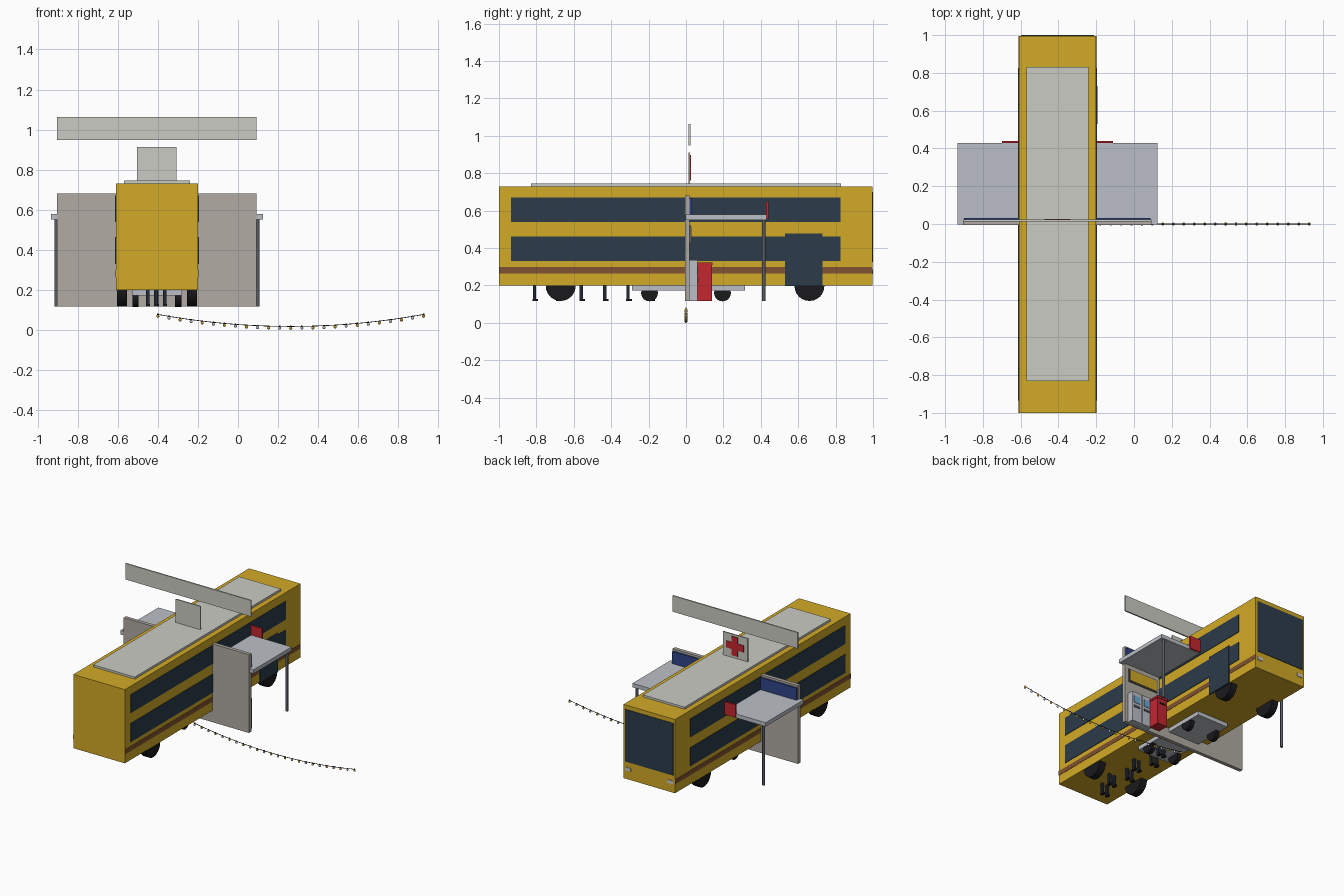
import bpy
from math import pi

if "Cube" in bpy.data.objects:
    bpy.data.objects.remove(bpy.data.objects["Cube"])

def mat(name, r, g, b):
    m = bpy.data.materials.new(name)
    m.diffuse_color = (r, g, b, 1)
    m.use_nodes = True
    m.node_tree.nodes["Principled BSDF"].inputs["Base Color"].default_value = m.diffuse_color
    return m

YELLOW = mat("yellow", 0.65, 0.40, 0.02)
GLASS = mat("dark_glass", 0.025, 0.045, 0.07)
BROWN = mat("brown", 0.22, 0.085, 0.03)
CREAM = mat("roof_grey", 0.60, 0.60, 0.55)
WALL = mat("wall_beige", 0.44, 0.41, 0.37)
BLUE = mat("blue", 0.03, 0.06, 0.25)
RED = mat("red", 0.55, 0.02, 0.03)
BLACK = mat("black", 0.01, 0.01, 0.012)
PALE = mat("pale_grey", 0.50, 0.53, 0.57)
METAL = mat("metal", 0.10, 0.11, 0.13)
SCREEN = mat("screen_blue", 0.15, 0.40, 0.65)
NAVY = mat("navy", 0.015, 0.02, 0.035)
WHITE = mat("white", 0.75, 0.76, 0.76)

def finish(name, m):
    o = bpy.context.object
    o.name = name
    if m:
        o.data.materials.append(m)
    return o

def box(name, x, y, z, m=None):
    """Box from its (min, max) range on each axis."""
    bpy.ops.mesh.primitive_cube_add(size=1, location=[(a + b) / 2 for a, b in (x, y, z)])
    o = finish(name, m)
    o.scale = [b - a for a, b in (x, y, z)]
    bpy.ops.object.transform_apply(location=False, rotation=False)
    return o

def cyl(name, loc, r, depth, m, axis="z", n=24):
    rot = (0, pi / 2, 0) if axis == "x" else (0, 0, 0)
    bpy.ops.mesh.primitive_cylinder_add(vertices=n, radius=r, depth=depth, location=loc, rotation=rot)
    o = finish(name, m)
    bpy.ops.object.shade_smooth_by_angle()
    return o

CX = -0.405          # middle of bus and building
BL, BR = -0.61, -0.20

# Bus shell and roof panel
box("bus_body", (BL, BR), (-1, 0.996), (0.20, 0.73), YELLOW)
box("bus_roof_panel", (-0.57, -0.24), (-0.83, 0.83), (0.73, 0.745), CREAM)

# Window rows, stripe and wheels on both sides
for side, x, s in (("left", BL, -1), ("right", BR, 1)):
    skin = sorted((x - s * 0.005, x + s * 0.004))
    box(f"upper_windows_{side}", skin, (-0.935, 0.825), (0.538, 0.67), GLASS)
    box(f"lower_windows_{side}", skin, (-0.935, 0.825), (0.33, 0.463), GLASS)
    box(f"stripe_{side}", sorted((x, x + s * 0.002)), (-1, 0.995), (0.265, 0.298), BROWN)
    for end, y in (("rear", -0.67), ("front", 0.66)):
        cyl(f"bus_wheel_{end}_{side}", (CX + s * 0.175, y, 0.197), 0.08, 0.05, BLACK, "x")
    box(f"headlight_{side}", sorted((CX + s * 0.145, CX + s * 0.19)), (0.99, 1.0), (0.262, 0.285), WHITE)
box("bus_door", (BR - 0.005, BR + 0.007), (0.53, 0.73), (0.197, 0.477), GLASS)
box("windscreen", (-0.597, -0.213), (0.99, 1.0), (0.325, 0.70), GLASS)

# Small car underneath and within the bus
box("car_body", (-0.53, -0.28), (-0.29, 0.315), (0.172, 0.28), PALE)
box("car_cabin", (-0.51, -0.30), (-0.17, 0.20), (0.28, 0.36), PALE)
for x in (-0.512, -0.298):
    for y in (-0.195, 0.195):
        cyl("car_wheel", (x, y, 0.16), 0.045, 0.032, BLACK, "x", 20)

# Queue of people standing inside, legs showing below the floor
for i in range(6):
    x, y = (-0.43, -0.385)[i % 2], -0.81 + 0.125 * i
    for dx in (-0.02, 0.02):
        box("leg", (x + dx - 0.009, x + dx + 0.009), (y - 0.009, y + 0.009), (0.12, 0.26), NAVY)
        box("shoe", (x + dx - 0.010, x + dx + 0.010), (y - 0.010, y + 0.020), (0.116, 0.128), BLACK)
    box("torso", (x - 0.04, x + 0.04), (y - 0.02, y + 0.02), (0.26, 0.38), NAVY)

# Entrance building: wall, band, canopy, posts
box("building_wall", (-0.905, 0.092), (-0.006, 0.020), (0.117, 0.68), WALL)
box("blue_band", (-0.90, 0.088), (0.018, 0.032), (0.57, 0.665), BLUE)
box("canopy", (-0.935, 0.125), (-0.002, 0.43), (0.55, 0.578), PALE)
box("canopy_red_sign", (-0.70, -0.11), (0.428, 0.440), (0.555, 0.648), RED)
for x in (-0.908, 0.098):
    cyl("canopy_post", (x, 0.415, 0.3335), 0.0095, 0.433, METAL, n=16)

# Rooftop boards with the red cross
box("long_sign_board", (-0.905, 0.093), (0.013, 0.023), (0.947, 1.062), CREAM)
box("cross_board", (-0.505, -0.308), (0.013, 0.022), (0.72, 0.912), CREAM)
box("cross_upright", (CX - 0.024, CX + 0.024), (0.020, 0.027), (0.762, 0.898), RED)
box("cross_bar", (CX - 0.07, CX + 0.07), (0.020, 0.0265), (0.806, 0.854), RED)

# Cash machines below a yellow sign
box("cash_sign_frame", (-0.18, 0.065), (0.015, 0.026), (0.425, 0.52), METAL)
box("cash_sign", (-0.172, 0.057), (0.02, 0.030), (0.433, 0.512), YELLOW)
for x in (-0.095, -0.010):
    box("cash_machine", (x, x + 0.076), (0.015, 0.062), (0.117, 0.335), PALE)
    box("cash_screen", (x + 0.014, x + 0.062), (0.06, 0.065), (0.255, 0.305), SCREEN)
    box("cash_keypad", (x + 0.014, x + 0.062), (0.06, 0.068), (0.222, 0.236), METAL)

# Red letter box
box("letter_box", (-0.165, -0.085), (0.058, 0.138), (0.117, 0.308), RED)
box("letter_box_lid", (-0.170, -0.080), (0.053, 0.143), (0.308, 0.323), RED)
box("letter_slot", (-0.150, -0.100), (0.136, 0.140), (0.268, 0.282), BLACK)

# Sagging string of lights
X0, X1, N = -0.40, 0.927, 25
def sag(x):
    t = (x - (X0 + X1) / 2) / ((X1 - X0) / 2)
    return 0.017 + 0.06 * t * t
curve = bpy.data.curves.new("light_string", "CURVE")
curve.dimensions = "3D"
curve.bevel_depth = 0.002
curve.bevel_resolution = 1
spline = curve.splines.new("POLY")
spline.points.add(N - 1)
bulb_mats = (YELLOW, WHITE)
for i in range(N):
    x = X0 + (X1 - X0) * i / (N - 1)
    spline.points[i].co = (x, 0, sag(x), 1)
    bpy.ops.mesh.primitive_uv_sphere_add(segments=10, ring_count=6, radius=0.008, location=(x, 0, sag(x) - 0.009))
    finish("bulb", bulb_mats[i % 2])
    cyl("bulb_socket", (x, 0, sag(x)), 0.004, 0.008, BLACK, n=8)
curve.materials.append(BLACK)
bpy.context.collection.objects.link(bpy.data.objects.new("light_string", curve))
